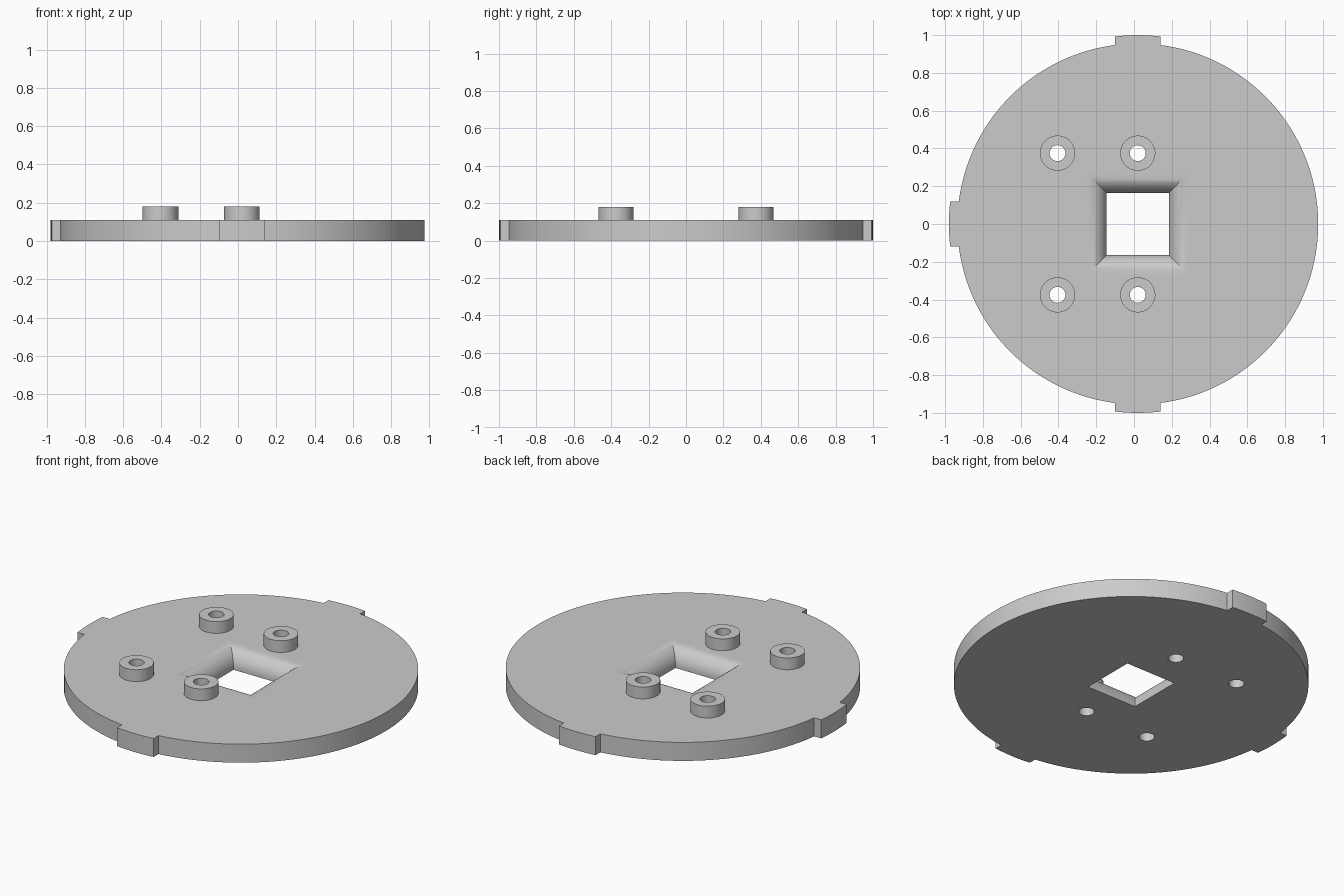
import bpy
import bmesh
from math import asin, cos, sin, pi, sqrt

if "Cube" in bpy.data.objects:
    bpy.data.objects.remove(bpy.data.objects["Cube"], do_unlink=True)

CX = 0.02                    # plate axis is offset in x
R_DISC, R_TAB, TAB_HALF = 0.955, 1.0, 0.12
THICK, BOSS_TOP = 0.11, 0.18
BOSS_R, HOLE_R = 0.093, 0.042
BOSSES = [(x, y) for x in (-0.405, 0.02) for y in (-0.375, 0.375)]
HOLE_HALF, FILLET = 0.165, 0.1

grey = bpy.data.materials.new("plain grey")
grey.use_nodes = True
grey.diffuse_color = (0.6, 0.6, 0.6, 1)
grey.node_tree.nodes["Principled BSDF"].inputs["Base Color"].default_value = (0.6, 0.6, 0.6, 1)


def loft(name, rings):
    """Closed solid through a stack of matching point rings."""
    bm = bmesh.new()
    loops = [[bm.verts.new(p) for p in ring] for ring in rings]
    n = len(loops[0])
    for a, b in zip(loops, loops[1:]):
        for i in range(n):
            j = (i + 1) % n
            bm.faces.new((a[i], a[j], b[j], b[i]))
    bm.faces.new(loops[0][::-1])
    bm.faces.new(loops[-1])
    bmesh.ops.recalc_face_normals(bm, faces=bm.faces)
    mesh = bpy.data.meshes.new(name)
    bm.to_mesh(mesh)
    bm.free()
    mesh.materials.append(grey)
    obj = bpy.data.objects.new(name, mesh)
    bpy.context.collection.objects.link(obj)
    return obj


def prism(name, outline, z0, z1):
    return loft(name, [[(x, y, z) for x, y in outline] for z in (z0, z1)])


def circle(x, y, r, n=48):
    return [(x + r * cos(2 * pi * i / n), y + r * sin(2 * pi * i / n)) for i in range(n)]


def cut(obj, cutters):
    for cutter in cutters:
        cutter.hide_render = True
        mod = obj.modifiers.new("cut", 'BOOLEAN')
        mod.operation = 'DIFFERENCE'
        mod.solver = 'EXACT'
        mod.object = cutter
    depsgraph = bpy.context.evaluated_depsgraph_get()
    mesh = bpy.data.meshes.new_from_object(obj.evaluated_get(depsgraph))
    obj.modifiers.clear()
    obj.data = mesh
    for cutter in cutters:
        bpy.data.objects.remove(cutter, do_unlink=True)


def shade(obj):
    bpy.ops.object.select_all(action='DESELECT')
    obj.select_set(True)
    bpy.context.view_layer.objects.active = obj
    bpy.ops.object.shade_smooth_by_angle(angle=pi / 6)
    for face in obj.data.polygons:
        face.use_smooth = abs(face.normal.z) < 0.9999


def arc(r, a0, a1, n):
    return [(CX + r * cos(a0 + (a1 - a0) * i / n), r * sin(a0 + (a1 - a0) * i / n))
            for i in range(n + 1)]


# Plate outline: a disc with parallel-sided tabs at back, right and front
inner, outer = asin(TAB_HALF / R_DISC), asin(TAB_HALF / R_TAB)
outline = []
tabs = [pi / 2, pi, 3 * pi / 2]
for tab, following in zip(tabs, tabs[1:] + [5 * pi / 2]):
    outline += arc(R_TAB, tab - outer, tab + outer, 8)
    outline += arc(R_DISC, tab + inner, following - inner, round(40 * (following - tab)))
plate = prism("plate", outline, 0, THICK)


# Square opening with a rounded upper rim
def square(half, z):
    return [(CX + sx * half, sy * half, z) for sx, sy in ((-1, -1), (1, -1), (1, 1), (-1, 1))]


rings = [square(HOLE_HALF, -0.1)]
STEPS = 14
for i in range(STEPS + 1):
    t = pi / 2 * i / STEPS
    rings.append(square(HOLE_HALF + FILLET * (1 - cos(t)), THICK - FILLET + FILLET * sin(t)))
rings.append(square(HOLE_HALF + FILLET, THICK + 0.1))
cutters = [loft("opening_cutter", rings)]
cutters += [prism("bolt_hole_cutter", circle(x, y, HOLE_R), -0.1, 0.3) for x, y in BOSSES]
cut(plate, cutters)
shade(plate)

# Raised bosses around the bolt holes
for x, y in BOSSES:
    side = ("back" if y > 0 else "front") + ("_left" if x > 0 else "_right")
    rings = [[(px, py, z) for px, py in circle(x, y, r)]
             for r, z in ((HOLE_R, THICK), (BOSS_R, THICK), (BOSS_R, BOSS_TOP), (HOLE_R, BOSS_TOP))]
    boss = loft("boss_" + side, rings)
    cut(boss, [prism("boss_hole_cutter", circle(x, y, HOLE_R), 0, 0.3)])
    shade(boss)
